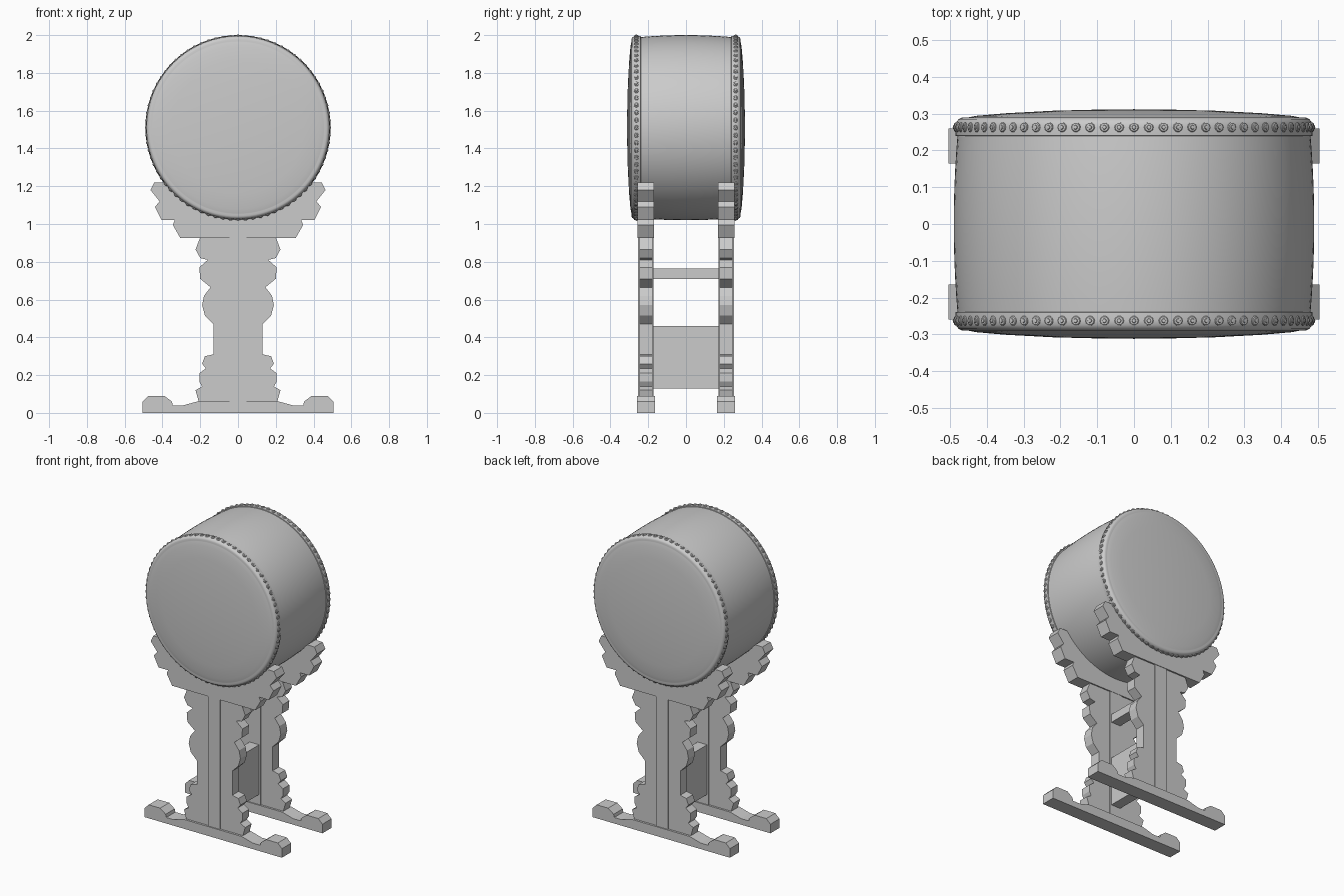
import bpy, bmesh
from math import sin, cos, pi, atan2
from mathutils import Matrix, Vector

if "Cube" in bpy.data.objects:
    bpy.data.objects.remove(bpy.data.objects["Cube"])

CZ = 1.51  # height of the drum axis


def finish(bm, name, smooth=None):
    bmesh.ops.recalc_face_normals(bm, faces=bm.faces)
    me = bpy.data.meshes.new(name)
    bm.to_mesh(me)
    bm.free()
    ob = bpy.data.objects.new(name, me)
    bpy.context.collection.objects.link(ob)
    if smooth:
        bpy.ops.object.select_all(action='DESELECT')
        ob.select_set(True)
        bpy.context.view_layer.objects.active = ob
        bpy.ops.object.shade_smooth_by_angle(angle=smooth)
    return ob


def lathe(bm, profile, n, mat):
    """Revolve (radius, height) points about local z, placed by mat."""
    rings = []
    for r, h in profile:
        if r == 0:
            rings.append([bm.verts.new(mat @ Vector((0, 0, h)))] * n)
        else:
            rings.append([bm.verts.new(mat @ Vector((r * cos(2 * pi * i / n), r * sin(2 * pi * i / n), h)))
                          for i in range(n)])
    for a, b in zip(rings, rings[1:]):
        for i in range(n):
            j = (i + 1) % n
            bm.faces.new(list(dict.fromkeys((a[i], a[j], b[j], b[i]))))


def prism(name, outline, y0, y1):
    """Extrude an (x, z) outline from y0 to y1."""
    bm = bmesh.new()
    face = bm.faces.new([bm.verts.new((x, y0, z)) for x, z in outline])
    ext = bmesh.ops.extrude_face_region(bm, geom=[face])
    bmesh.ops.translate(bm, vec=(0, y1 - y0, 0),
                        verts=[v for v in ext['geom'] if isinstance(v, bmesh.types.BMVert)])
    return finish(bm, name)


def mirrored(half):
    """Close a right-hand half outline with its mirror image."""
    return half + [(-x, z) for x, z in reversed(half)]


def axis(side):
    """Local z to +y or -y, at the drum centre."""
    return Matrix.Translation((0, 0, CZ)) @ Matrix.Rotation(-side * pi / 2, 4, 'X')


# Bulging drum shell
bm = bmesh.new()
ys = [-0.25 + 0.05 * i for i in range(11)]
lathe(bm, [(0.49 - 0.011 * (y / 0.25) ** 2, y) for y in ys], 96, axis(1))
finish(bm, "drum_shell", 0.6)

# Profiles: skin with rolled rim, and stud
skin = [(0.476, 0.238), (0.485, 0.240), (0.486, 0.262), (0.484, 0.275), (0.477, 0.285),
        (0.468, 0.289), (0.458, 0.288), (0.454, 0.289), (0.43, 0.294), (0.35, 0.301),
        (0.22, 0.308), (0.1, 0.311), (0, 0.312)]
stud = [(0.013, -0.003), (0.013, 0.002), (0.011, 0.004), (0.006, 0.0045), (0.005, 0.007), (0, 0.008)]

# Foot outline
foot = mirrored([(0.505, 0), (0.505, 0.06), (0.475, 0.09), (0.39, 0.09), (0.35, 0.06), (0.345, 0.04),
                 (0.29, 0.04), (0.21, 0.062)])
# Carved post outline
post = mirrored([(0.205, 0.05), (0.225, 0.12), (0.19, 0.14), (0.205, 0.165), (0.205, 0.21), (0.17, 0.235),
                 (0.19, 0.26), (0.175, 0.30), (0.13, 0.31), (0.13, 0.47), (0.175, 0.515), (0.19, 0.57),
                 (0.18, 0.62), (0.145, 0.665), (0.20, 0.71), (0.205, 0.77), (0.16, 0.81), (0.20, 0.82),
                 (0.225, 0.865), (0.20, 0.93)])
strip = [(-0.045, 0.05), (0.045, 0.05), (0.045, 0.93), (-0.045, 0.93)]
# Cradle outline with round seat for the drum
half = [(0.305, 0.925), (0.345, 0.995), (0.335, 1.02), (0.405, 1.02), (0.44, 1.09), (0.415, 1.12),
        (0.463, 1.18), (0.443, 1.22), (0.39, 1.22)]
R = 0.484
a0 = atan2(0.39, 0.29)
arc = [(R * sin(a), CZ - R * cos(a)) for a in (a0 * (1 - i / 16) for i in range(1, 32))]
cradle = half + arc + [(-x, z) for x, z in reversed(half)]

for side, word in ((-1, "front"), (1, "back")):
    bm = bmesh.new()
    lathe(bm, skin, 96, axis(side))
    finish(bm, word + "_drum_head", 0.6)

    # Ring of studs round the rim
    bm = bmesh.new()
    for i in range(76):
        turn = Matrix.Rotation(2 * pi * i / 76, 4, 'Y')
        lathe(bm, stud, 10, Matrix.Translation((0, side * 0.263, CZ)) @ turn @ Matrix.Translation((0, 0, 0.485)))
    finish(bm, word + "_studs", 0.6)

    # Stand frame
    prism(word + "_foot", foot, side * 0.165, side * 0.260)
    prism(word + "_post", post, side * 0.178, side * 0.246)
    prism(word + "_post_strip", strip, side * 0.172, side * 0.253)
    prism(word + "_cradle", cradle, side * 0.170, side * 0.256)

# Crossbar and panel joining the frames
for name, z0, z1 in (("crossbar", 0.71, 0.765), ("lower_panel", 0.13, 0.46)):
    prism(name, [(-0.035, z0), (0.035, z0), (0.035, z1), (-0.035, z1)], -0.18, 0.18)
